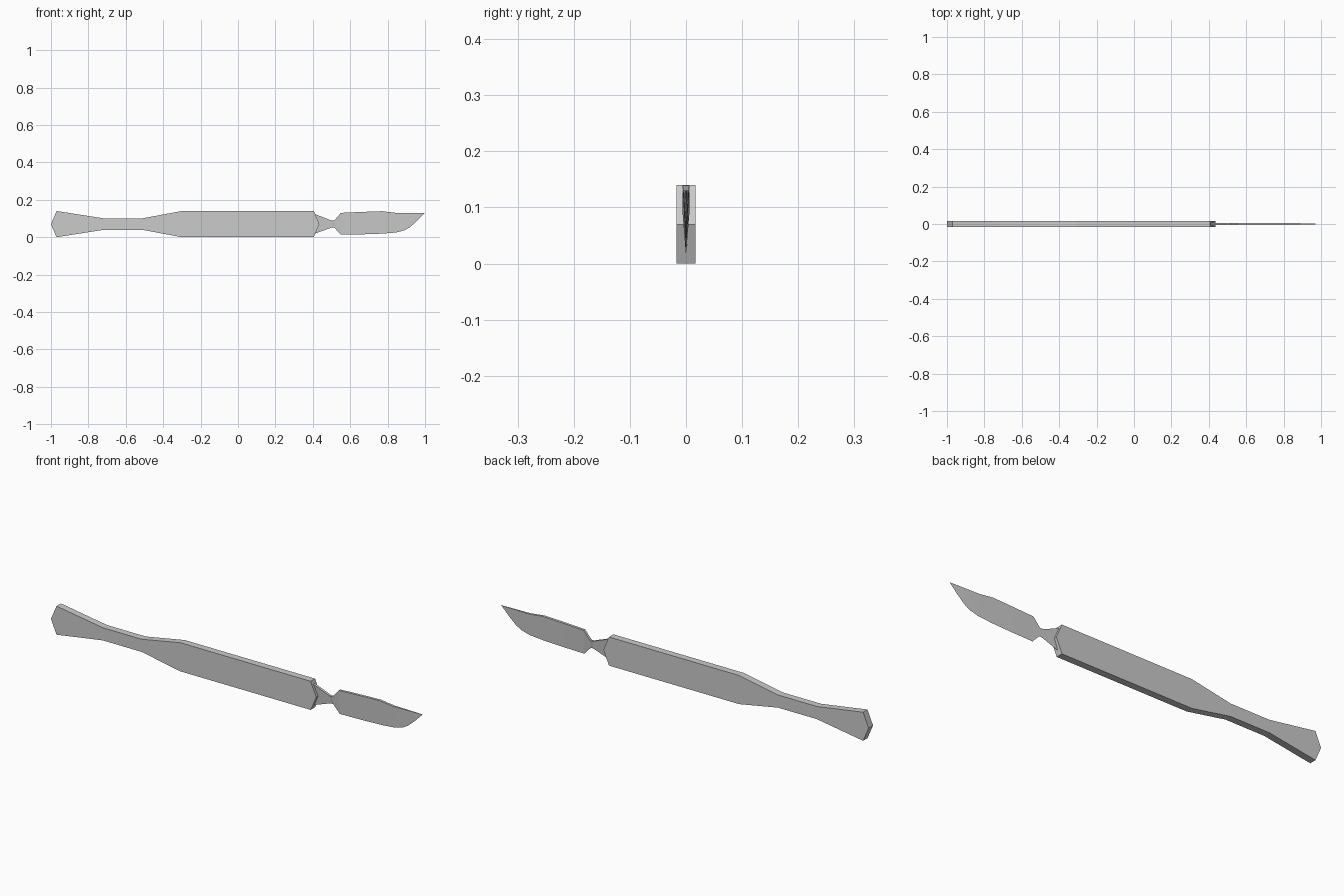
import bpy, bmesh

if "Cube" in bpy.data.objects:
    bpy.data.objects.remove(bpy.data.objects["Cube"])


def finish(name, bm):
    bmesh.ops.recalc_face_normals(bm, faces=bm.faces)
    mesh = bpy.data.meshes.new(name)
    bm.to_mesh(mesh)
    bm.free()
    obj = bpy.data.objects.new(name, mesh)
    bpy.context.collection.objects.link(obj)
    return obj


# Handle: flat symmetric profile (x, half height), extruded in y
MID, HALF_Y = 0.07, 0.017
outline = [(-0.97, 0.07), (-0.72, 0.031), (-0.51, 0.031), (-0.30, 0.07), (0.405, 0.07)]
points = [(-1.0, MID)] + [(x, MID + h) for x, h in outline]
points += [(0.435, MID)] + [(x, MID - h) for x, h in reversed(outline)]
bm = bmesh.new()
face = bm.faces.new([bm.verts.new((x, -HALF_Y, z)) for x, z in points])
new = bmesh.ops.extrude_face_region(bm, geom=[face])["geom"]
bmesh.ops.translate(bm, vec=(0, 2 * HALF_Y, 0),
                    verts=[v for v in new if isinstance(v, bmesh.types.BMVert)])
finish("handle", bm)

# Blade with neck: wedge sections (x, edge z, spine z, spine half width)
sections = [
    (0.40, 0.015, 0.128, 0.006), (0.50, 0.051, 0.089, 0.006),
    (0.515, 0.051, 0.089, 0.006), (0.55, 0.013, 0.13, 0.006),
    (0.66, 0.015, 0.135, 0.006), (0.77, 0.019, 0.139, 0.006),
    (0.845, 0.025, 0.13, 0.005), (0.89, 0.037, 0.13, 0.004),
    (0.92, 0.054, 0.13, 0.003), (0.955, 0.085, 0.13, 0.002),
]
bm = bmesh.new()
rings = [[bm.verts.new((x, 0, lo)), bm.verts.new((x, w, hi)), bm.verts.new((x, -w, hi))]
         for x, lo, hi, w in sections]
bm.faces.new(rings[0])
for a, b in zip(rings, rings[1:]):
    for i in range(3):
        j = (i + 1) % 3
        bm.faces.new((a[i], a[j], b[j], b[i]))
tip = bm.verts.new((1.0, 0, 0.13))
for i in range(3):
    bm.faces.new((rings[-1][i], rings[-1][(i + 1) % 3], tip))
finish("blade", bm)
